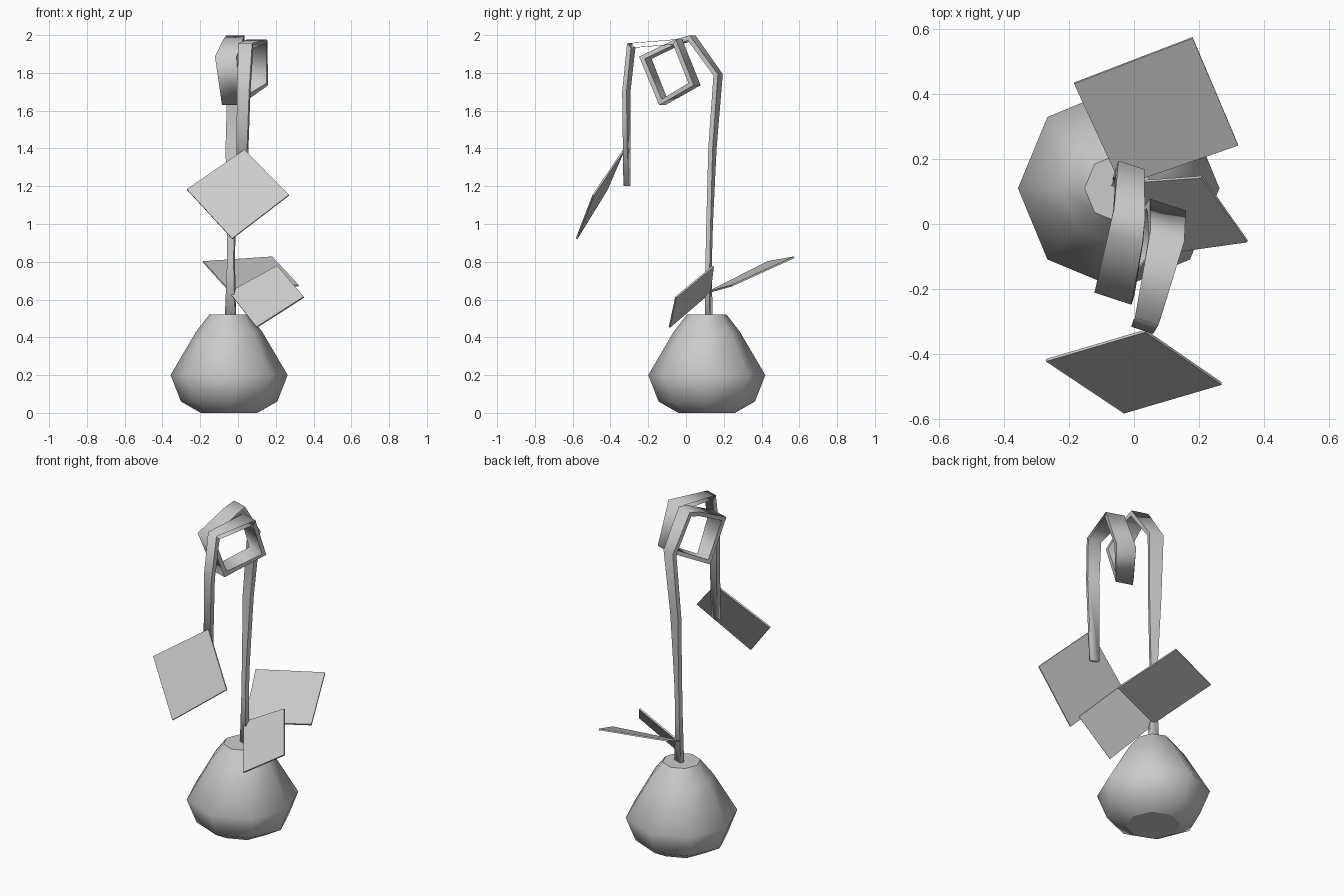
import bpy, bmesh, math
from mathutils import Vector

cube = bpy.data.objects.get("Cube")
if cube:
    bpy.data.objects.remove(cube, do_unlink=True)

grey = bpy.data.materials.new("plain grey")
grey.use_nodes = True
grey.diffuse_color = (0.6, 0.6, 0.6, 1)
grey.node_tree.nodes["Principled BSDF"].inputs["Base Color"].default_value = (0.6, 0.6, 0.6, 1)


def finish(name, bm, smooth=False):
    bmesh.ops.recalc_face_normals(bm, faces=bm.faces)
    for f in bm.faces:
        f.smooth = smooth
    mesh = bpy.data.meshes.new(name)
    bm.to_mesh(mesh)
    bm.free()
    mesh.materials.append(grey)
    ob = bpy.data.objects.new(name, mesh)
    bpy.context.collection.objects.link(ob)
    return ob


def bulb(name, centre, profile, sides=8):
    bm = bmesh.new()
    rings = []
    for r, z in profile:
        angles = [2 * math.pi * i / sides for i in range(sides)]
        rings.append([bm.verts.new((centre[0] + r * math.cos(a), centre[1] + r * math.sin(a), z))
                      for a in angles])
    for low, high in zip(rings, rings[1:]):
        for i in range(sides):
            j = (i + 1) % sides
            bm.faces.new((low[i], low[j], high[j], high[i]))
    for cap in (rings[0], rings[-1]):
        edge = bm.faces.new(cap).edges
        for e in edge:
            e.smooth = False
    return finish(name, bm, True)


def ribbon(name, path, thickness, open_span):
    """Flat strip along a path of (x, y, z, half width); the open span has no side walls."""
    across = Vector((0.95, -0.31, 0))
    pts = [Vector(p[:3]) for p in path]
    bm = bmesh.new()
    rings = []
    for i, p in enumerate(pts):
        before = (p - pts[max(i - 1, 0)]).normalized()
        after = (pts[min(i + 1, len(pts) - 1)] - p).normalized()
        tangent = (before + after).normalized()
        # mitre the corners so the strip keeps its thickness
        mitre = 1 / max(0.6, tangent.dot(after if after.length else before))
        out = across.cross(tangent).normalized() * thickness / 2 * mitre
        side = across * path[i][3]
        rings.append([bm.verts.new(p + s * side + o * out)
                      for s, o in ((-1, -1), (1, -1), (1, 1), (-1, 1))])
    for n, (a, b) in enumerate(zip(rings, rings[1:])):
        for i in range(4):
            j = (i + 1) % 4
            if n == open_span and i in (1, 3):
                continue
            bm.faces.new((a[i], a[j], b[j], b[i]))
        for i in range(4):
            e = bm.edges.get((a[i], b[i]))
            e.smooth = False
    bm.faces.new(rings[0])
    bm.faces.new(rings[-1])
    return finish(name, bm, True)


def leaf(name, corners, thickness=0.009):
    bm = bmesh.new()
    base = bm.faces.new([bm.verts.new(c) for c in corners])
    base.normal_update()
    shift = base.normal * thickness
    grown = bmesh.ops.extrude_face_region(bm, geom=[base], use_keep_orig=True)
    moved = [g for g in grown["geom"] if isinstance(g, bmesh.types.BMVert)]
    bmesh.ops.translate(bm, verts=moved, vec=shift)
    return finish(name, bm)


# Faceted bulb at the base
bulb("bulb", (-0.047, 0.11),
     [(0.15, 0), (0.255, 0.06), (0.31, 0.2), (0.175, 0.43), (0.105, 0.52)])

# Stem that rises, coils once and droops at the front
ribbon("coiled_stem", [
    (-0.04, 0.12, 0.45, 0.03),
    (-0.037, 0.12, 0.8, 0.018),
    (-0.035, 0.125, 1.0, 0.02),
    (-0.03, 0.14, 1.4, 0.034),
    (-0.012, 0.17, 1.79, 0.042),
    (-0.015, 0.03, 1.985, 0.05),
    (-0.025, -0.04, 1.965, 0.055),
    (-0.06, -0.215, 1.88, 0.06),
    (-0.035, -0.12, 1.645, 0.05),
    (0.1, 0.045, 1.74, 0.058),
    (0.1, -0.045, 1.965, 0.055),
    (0.042, -0.29, 1.945, 0.038),
    (0.03, -0.316, 1.7, 0.034),
    (0.02, -0.312, 1.2, 0.026),
], 0.024, 10)

# Square leaves
leaf("front_leaf", [(0.035, -0.325, 1.39), (-0.27, -0.415, 1.18),
                    (-0.03, -0.575, 0.92), (0.27, -0.487, 1.15)])
leaf("back_leaf", [(-0.04, 0.12, 0.635), (0.32, 0.245, 0.67),
                   (0.18, 0.575, 0.82), (-0.185, 0.435, 0.795)])
leaf("side_leaf", [(-0.045, 0.13, 0.635), (0.1, -0.085, 0.45),
                   (0.35, -0.05, 0.61), (0.21, 0.148, 0.775)])
